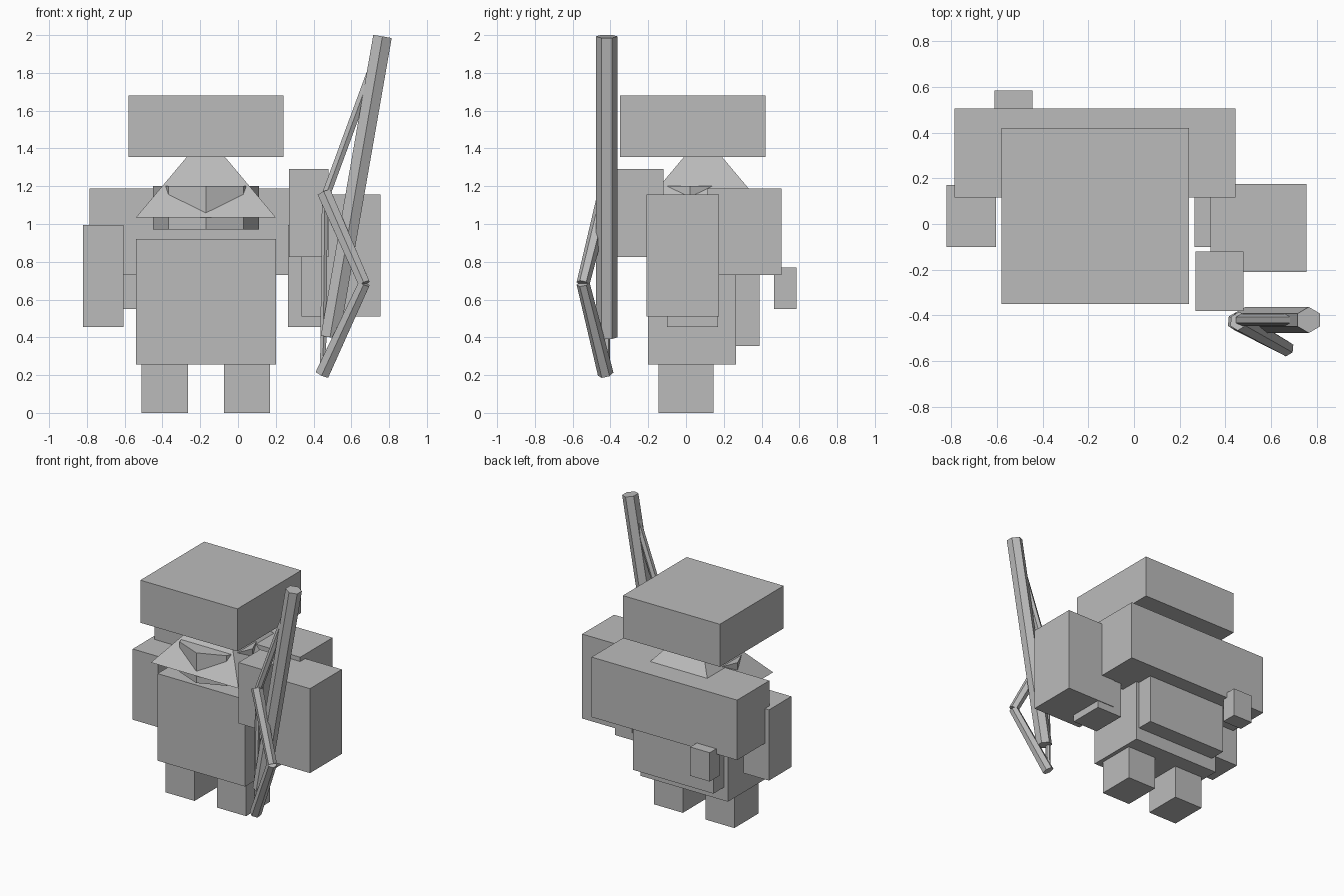
import bpy, bmesh, math
from mathutils import Vector

if "Cube" in bpy.data.objects:
    bpy.data.objects.remove(bpy.data.objects["Cube"])

grey = bpy.data.materials.new("plain grey")
grey.diffuse_color = (0.5, 0.5, 0.5, 1)
grey.use_nodes = True
grey.node_tree.nodes["Principled BSDF"].inputs["Base Color"].default_value = grey.diffuse_color


def finish(name, bm):
    bmesh.ops.recalc_face_normals(bm, faces=bm.faces)
    mesh = bpy.data.meshes.new(name)
    bm.to_mesh(mesh)
    bm.free()
    mesh.materials.append(grey)
    obj = bpy.data.objects.new(name, mesh)
    bpy.context.collection.objects.link(obj)
    return obj


def box(name, x0, x1, y0, y1, z0, z1):
    bm = bmesh.new()
    bmesh.ops.create_cube(bm, size=1)
    for v in bm.verts:
        v.co = Vector((x0 + (v.co.x + 0.5) * (x1 - x0),
                       y0 + (v.co.y + 0.5) * (y1 - y0),
                       z0 + (v.co.z + 0.5) * (z1 - z0)))
    return finish(name, bm)


def rod(name, a, b, r0, r1, sides=6, turn=0.0):
    """Prism, cone or tapered rod from a to b; first corner points along y."""
    a, b = Vector(a), Vector(b)
    d = (b - a).normalized()
    u = Vector((0, 1, 0))
    u = (u - d * u.dot(d)).normalized()
    w = d.cross(u)
    bm = bmesh.new()
    rings = []
    for p, r in ((a, r0), (b, r1)):
        if r == 0:
            rings.append([bm.verts.new(p)] * sides)
            continue
        angs = [turn + 2 * math.pi * i / sides for i in range(sides)]
        ring = [bm.verts.new(p + (u * math.cos(t) + w * math.sin(t)) * r) for t in angs]
        bm.faces.new(ring)
        rings.append(ring)
    lo, hi = rings
    for i in range(sides):
        j = (i + 1) % sides
        if r1 == 0:
            bm.faces.new((lo[i], lo[j], hi[0]))
        else:
            bm.faces.new((lo[i], lo[j], hi[j], hi[i]))
    return finish(name, bm)


# Figure's own centre line
CX = -0.17

# Head block, pyramid cape and eight-sided collar
box("head", -0.58, 0.24, -0.35, 0.42, 1.355, 1.68)
rod("cape", (CX, 0.09, 1.035), (CX, 0.09, 1.475), 0.37 * math.sqrt(2), 0, 4, math.pi / 4)
rod("collar", (CX, 0.02, 0.97), (CX, 0.02, 1.2), 0.28, 0.28, 8)

# Torso
box("torso", -0.54, 0.20, -0.20, 0.265, 0.255, 0.92)

# Legs and arms mirrored about the centre line
for side, s in (("left", -1), ("right", 1)):
    box(side + "_leg", *sorted((CX + s * 0.095, CX + s * 0.34)), -0.145, 0.145, 0, 0.255)
    box(side + "_arm", *sorted((CX + s * 0.435, CX + s * 0.65)), -0.10, 0.17, 0.455, 0.995)

# Armour sleeve and raised hand on the weapon side
box("sleeve", 0.335, 0.755, -0.21, 0.175, 0.51, 1.155)
box("raised_hand", 0.27, 0.48, -0.38, -0.12, 0.825, 1.29)

# Back gear: bedroll, pack and hanging cup
box("bedroll", -0.785, 0.445, 0.115, 0.505, 0.73, 1.188)
box("pack", -0.505, 0.175, 0.20, 0.39, 0.355, 0.80)
box("hanging_cup", -0.61, 0.0 - 0.445, 0.465, 0.585, 0.55, 0.77)

# Staff with bent brace and thin links
top, bottom = (0.765, -0.42, 1.993), (0.487, -0.42, 0.40)
upper, elbow, lower = (0.457, -0.425, 1.165), (0.668, -0.545, 0.685), (0.446, -0.425, 0.205)
rod("staff", bottom, top, 0.057, 0.057)
rod("brace_upper", upper, elbow, 0.042, 0.035)
rod("brace_lower", lower, elbow, 0.042, 0.035)
rod("link_upper", (0.468, -0.42, 1.16), (0.755, -0.42, 1.94), 0.026, 0.026)
rod("link_lower", (0.45, -0.42, 0.22), (0.46, -0.42, 1.15), 0.018, 0.018)
